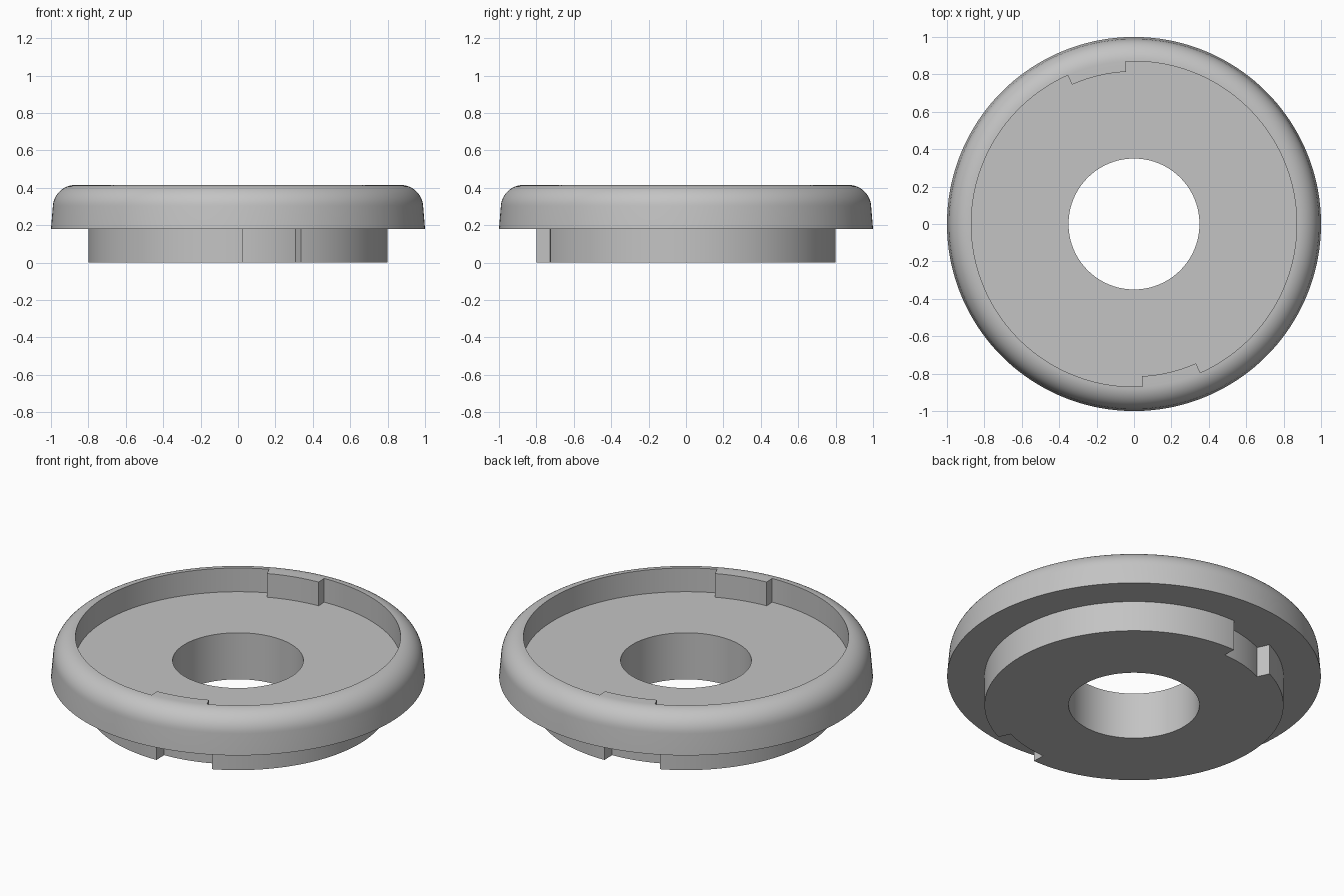
import bpy, bmesh
from math import sin, cos, radians

cube = bpy.data.objects.get("Cube")
if cube:
    bpy.data.objects.remove(cube, do_unlink=True)

# Angular spans (degrees from the front), repeated on the opposite side
NOTCH = (2, 25)
TAB = (3, 24)
KEYS = {a + turn for a in NOTCH + TAB for turn in (0, 180)}
EPS = 0.001

# Each entry: (true angle, angle used to pick the radius); steps get both sides
stations = []
for a in sorted(set(range(0, 360, 2)) | KEYS):
    if a in KEYS:
        stations += [(a, a - EPS), (a, a + EPS)]
    else:
        stations.append((a, a))


def stepped(normal, special, span):
    """Radius that changes inside the span on both sides."""
    return lambda a: special if span[0] < a % 180 < span[1] else normal


def circle(r):
    return lambda a: r


hole = circle(0.35)
hub = stepped(0.80, 0.727, NOTCH)
recess = stepped(0.87, 0.815, TAB)
BASE, FLOOR, TOP = 0.18, 0.275, 0.415

# Closed cross-section: underside, rounded rim, recess, centre hole
loops = [(hole, 0), (hub, 0), (hub, BASE), (circle(1), BASE)]
for i in range(13):
    t = radians(4 + 86 * i / 12)
    loops.append((circle(0.87 + 0.12 * cos(t)), TOP - 0.12 + 0.12 * sin(t)))
loops += [(recess, TOP), (recess, FLOOR), (hole, FLOOR)]

bm = bmesh.new()
rings = []
for radius, z in loops:
    ring = []
    for a, sample in stations:
        r, t = radius(sample), radians(a)
        ring.append(bm.verts.new((r * sin(t), -r * cos(t), z)))
    rings.append(ring)
for k, low in enumerate(rings):
    high = rings[(k + 1) % len(rings)]
    for i in range(len(low)):
        j = (i + 1) % len(low)
        bm.faces.new((low[i], low[j], high[j], high[i]))

# Merge the doubled stations where nothing steps
bmesh.ops.remove_doubles(bm, verts=bm.verts[:], dist=0.0001)
bmesh.ops.dissolve_degenerate(bm, edges=bm.edges[:], dist=0.0001)
bmesh.ops.recalc_face_normals(bm, faces=bm.faces[:])

mesh = bpy.data.meshes.new("locking_cap")
bm.to_mesh(mesh)
bm.free()
cap = bpy.data.objects.new("locking_cap", mesh)
bpy.context.collection.objects.link(cap)

# Single grey material
grey = bpy.data.materials.new("light_grey")
grey.use_nodes = True
colour = (0.55, 0.55, 0.55, 1)
grey.diffuse_color = colour
grey.node_tree.nodes["Principled BSDF"].inputs["Base Color"].default_value = colour
mesh.materials.append(grey)

bpy.ops.object.select_all(action="DESELECT")
cap.select_set(True)
bpy.context.view_layer.objects.active = cap
bpy.ops.object.shade_smooth_by_angle(angle=radians(30))
